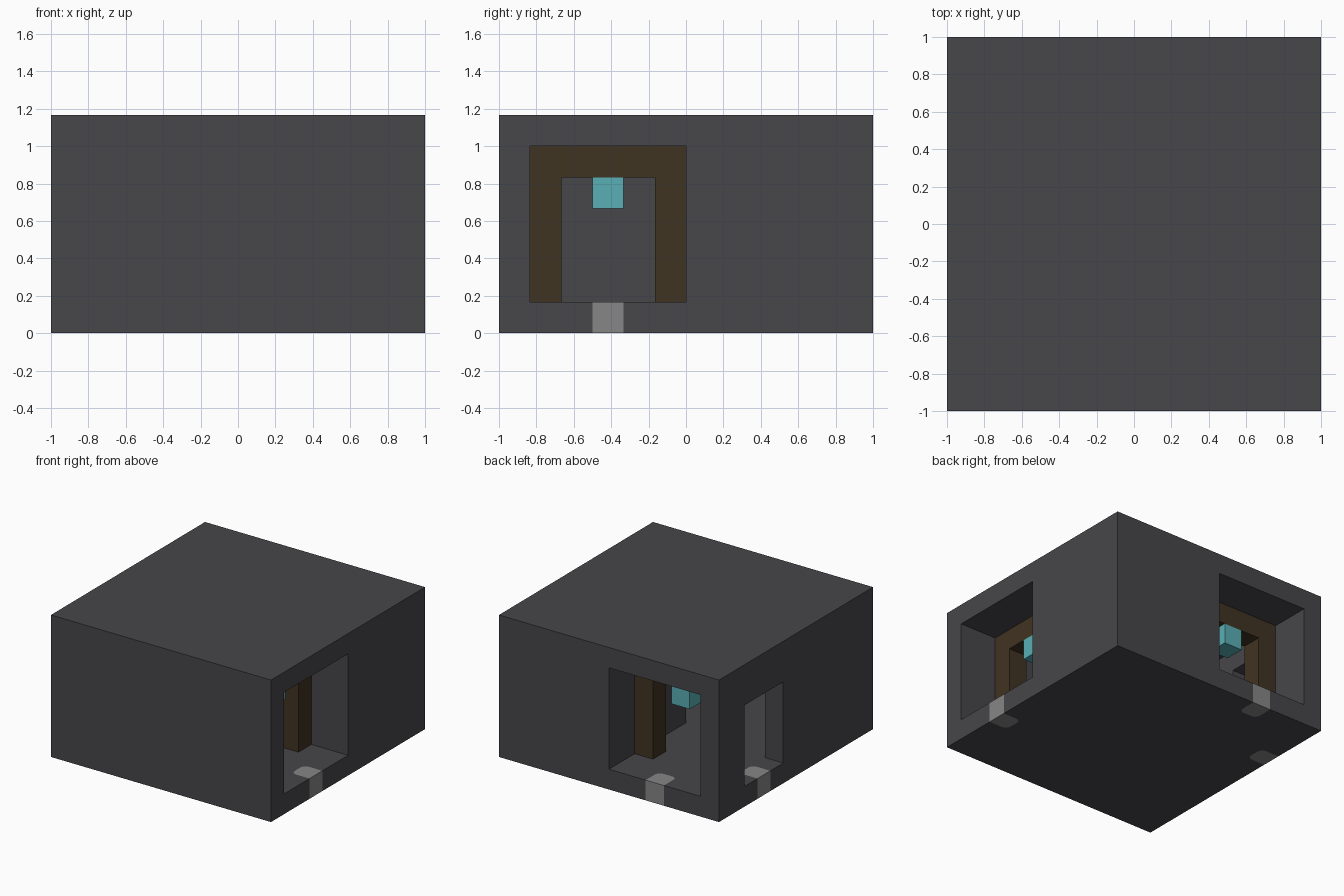
import bpy, bmesh
from mathutils import Vector

default = bpy.data.objects.get("Cube")
if default:
    bpy.data.objects.remove(default, do_unlink=True)

B = 1 / 6  # one block; the room is 12 x 12 x 7 blocks


def material(name, color):
    m = bpy.data.materials.new(name)
    m.use_nodes = True
    m.diffuse_color = (*color, 1)
    bsdf = next(n for n in m.node_tree.nodes if n.type == 'BSDF_PRINCIPLED')
    bsdf.inputs["Base Color"].default_value = (*color, 1)
    return m


stone = material("dark stone", (0.063, 0.061, 0.068))
wood = material("dark wood", (0.051, 0.033, 0.016))
glow = material("lantern cyan", (0.10, 0.43, 0.46))
pale = material("pale stone", (0.24, 0.24, 0.24))


def box(name, lo, hi, mat, outward=None):
    """Box between two corners in blocks; outward rounds its inner end."""
    lo, hi = Vector(lo) * B, Vector(hi) * B
    bm = bmesh.new()
    bmesh.ops.create_cube(bm, size=1)
    for v in bm.verts:
        v.co = Vector([lo[i] if v.co[i] < 0 else hi[i] for i in range(3)])
    if outward:
        out, mid = Vector(outward), (lo + hi) / 2
        inner = [e for e in bm.edges
                 if abs(e.verts[0].co.z - e.verts[1].co.z) > 0.01
                 and (e.verts[0].co - mid).dot(out) < 0]
        bmesh.ops.bevel(bm, geom=inner, offset=0.045, segments=3,
                        profile=0.5, affect='EDGES')
    me = bpy.data.meshes.new(name)
    bm.to_mesh(me)
    bm.free()
    me.materials.append(mat)
    ob = bpy.data.objects.new(name, me)
    bpy.context.collection.objects.link(ob)
    return ob


def carve(target, cutter):
    """Subtract the cutter from the target and discard it."""
    cutter.hide_render = True
    mod = target.modifiers.new("carve", 'BOOLEAN')
    mod.operation, mod.solver, mod.object = 'DIFFERENCE', 'EXACT', cutter
    dg = bpy.context.evaluated_depsgraph_get()
    me = bpy.data.meshes.new_from_object(target.evaluated_get(dg))
    target.modifiers.clear()
    target.data = me
    bpy.data.objects.remove(cutter, do_unlink=True)


# Stone block with two crossing corridors and a small side doorway
shell = box("stone_shell", (-6, -6, 0), (6, 6, 7), stone)
for lo, hi in [((-5, -5, 1), (7, 0, 6)),
               ((-5, -5, 1), (0, 7, 6)),
               ((-7, 1, 1), (-4, 4, 5))]:
    carve(shell, box("cutter", lo, hi, stone))

# Pale threshold stones set into the floor at each opening
for name, (x, y), out in [("right_threshold", (5, -3), (1, 0, 0)),
                          ("back_threshold", (-3, 5), (0, 1, 0)),
                          ("side_threshold", (-6, 2), (-1, 0, 0))]:
    lo, hi = Vector((x, y, 0)), Vector((x + 1, y + 1, 1))
    cut_lo, cut_hi = lo - Vector((0, 0, 1)), hi + Vector((0, 0, 0.5))
    for i in range(2):
        cut_lo[i] += min(out[i], 0)
        cut_hi[i] += max(out[i], 0)
    carve(shell, box("cutter", cut_lo, cut_hi, stone, out))
    box(name, lo, hi, pale, out)

# Timber frames with a hanging lantern, one in each corridor
for side in ("right", "back"):
    for part, a, b, z0, z1, mat in [("near_post", -5, -4, 1, 5, wood),
                                    ("far_post", -1, 0, 1, 5, wood),
                                    ("beam", -5, 0, 5, 6, wood),
                                    ("lantern", -3, -2, 4, 5, glow)]:
        if side == "right":
            lo, hi = (3, a, z0), (4, b, z1)
        else:
            lo, hi = (a, 3, z0), (b, 4, z1)
        box(f"{side}_{part}", lo, hi, mat)
